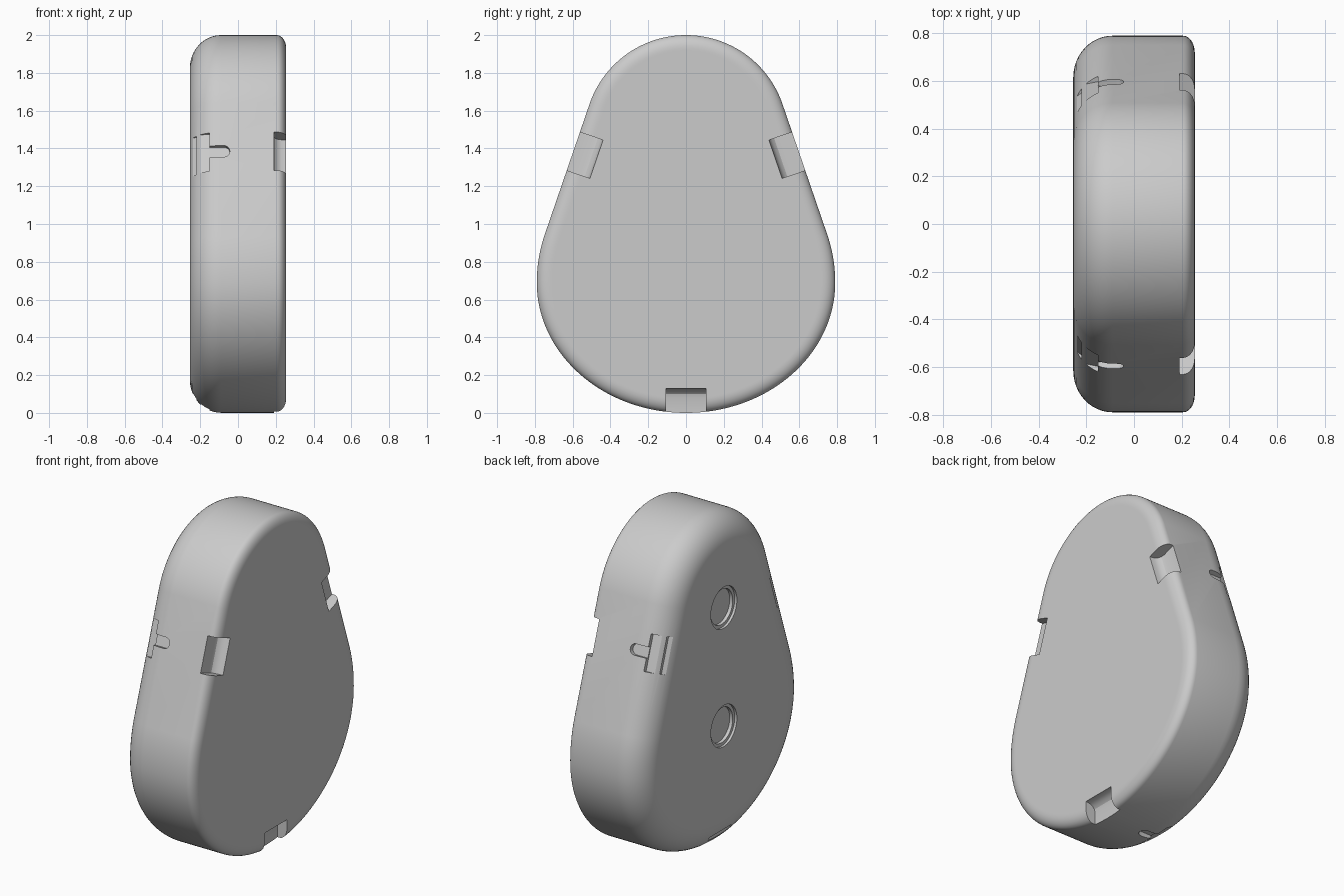
import bpy, bmesh
from math import sin, cos, pi, radians
from mathutils import Vector

cube = bpy.data.objects.get("Cube")
if cube:
    bpy.data.objects.remove(cube, do_unlink=True)

grey = bpy.data.materials.new("plain grey")
grey.use_nodes = True
GREY = (0.6, 0.6, 0.6, 1)
grey.diffuse_color = GREY
grey.node_tree.nodes["Principled BSDF"].inputs["Base Color"].default_value = GREY

TAPER = radians(18.95)   # lean of the straight flanks
HALF = 0.255             # half thickness
STEPS = 180


def make_object(name, bm):
    bmesh.ops.recalc_face_normals(bm, faces=bm.faces[:])
    mesh = bpy.data.meshes.new(name)
    bm.to_mesh(mesh)
    bm.free()
    mesh.materials.append(grey)
    obj = bpy.data.objects.new(name, mesh)
    bpy.context.collection.objects.link(obj)
    return obj


def outline(inset):
    """Egg outline in y, z: small top arc, tapered flanks, wide oval base."""
    pts = []
    for i in range(STEPS):
        a = 2 * pi * i / STEPS
        if sin(a) >= sin(TAPER):
            centre, ry, rz = 1.46, 0.54, 0.54
        else:
            centre, ry = 0.69, 0.79
            rz = 0.79 if sin(a) > 0 else 0.69
        n = Vector((cos(a) / ry, sin(a) / rz)).normalized()
        pts.append((ry * cos(a) - n.x * inset, centre + rz * sin(a) - n.y * inset))
    return pts


def rounding(x_end, rx, depth, steps):
    """Quarter-oval edge: (x, inset) pairs from the cap out to the rim."""
    side = 1 if x_end > 0 else -1
    result = [(x_end, depth + 0.01)]
    for i in range(steps + 1):
        a = pi / 2 * i / steps
        result.append((x_end - side * rx * (1 - cos(a)), depth * (1 - sin(a))))
    return result


# Body: lofted outline, soft edge on one face and tight edge on the other
bm = bmesh.new()
profile = rounding(-HALF, 0.165, 0.175, 12) + rounding(HALF, 0.05, 0.07, 7)[::-1]
rings = [[bm.verts.new((x, y, z)) for y, z in outline(d)] for x, d in profile]
for r0, r1 in zip(rings, rings[1:]):
    for i in range(STEPS):
        j = (i + 1) % STEPS
        bm.faces.new((r0[i], r0[j], r1[j], r1[i]))
bm.faces.new(rings[0])
bm.faces.new(rings[-1])
body = make_object("rounded_body", bm)

cutters = []


def prism(name, points, offset):
    bm = bmesh.new()
    low = [bm.verts.new(p) for p in points]
    high = [bm.verts.new(p + offset) for p in points]
    bm.faces.new(low)
    bm.faces.new(high)
    for i in range(len(low)):
        j = (i + 1) % len(low)
        bm.faces.new((low[i], low[j], high[j], high[i]))
    obj = make_object(name, bm)
    obj.hide_render = True
    cutters.append(obj)


# Notch sections as (x, depth below the rim)
TIGHT_NOTCH = [(0.3, -0.1), (0.19, -0.1), (0.19, 0.08), (0.195, 0.1),
               (0.208, 0.115), (0.23, 0.125), (0.26, 0.13), (0.3, 0.13)]
SOFT_NOTCH = [(-0.3, -0.1), (-0.15, -0.1), (-0.15, 0.035), (-0.22, 0.05),
              (-0.22, 0.085), (-0.3, 0.15)]
NOTCH_WIDTH = 0.214

# Three notch stations: both flanks and the base
stations = {
    "back": (Vector((0, 0.596, 1.385)), Vector((0, cos(TAPER), sin(TAPER)))),
    "front": (Vector((0, -0.596, 1.385)), Vector((0, -cos(TAPER), sin(TAPER)))),
    "base": (Vector((0, 0, 0)), Vector((0, 0, -1))),
}
X = Vector((1, 0, 0))
for place, (origin, normal) in stations.items():
    along = normal.cross(X)
    for kind, section in (("tight", TIGHT_NOTCH), ("soft", SOFT_NOTCH)):
        pts = [origin + X * x - normal * d - along * NOTCH_WIDTH / 2 for x, d in section]
        prism(f"{place}_{kind}_notch_cutter", pts, along * NOTCH_WIDTH)
    # Round-ended finger slot running out of the soft-side notch
    slot = [(-0.2, -0.032), (-0.2, 0.032)]
    slot += [(-0.075 + 0.032 * sin(a), 0.032 * cos(a))
             for a in (pi * i / 10 for i in range(11))]
    pts = [origin + X * x + along * w - normal * 0.028 for x, w in slot]
    prism(f"{place}_slot_cutter", pts, normal * 0.1)

# Two stepped round recesses on the soft-edged face
for place, z in (("upper", 1.46), ("lower", 0.74)):
    for kind, radius, depth in (("rim", 0.125, 0.015), ("well", 0.106, 0.035)):
        circle = [Vector((-HALF + depth, radius * cos(a), z + radius * sin(a)))
                  for a in (2 * pi * i / 48 for i in range(48))]
        prism(f"{place}_{kind}_cutter", circle, -X * 0.1)

# Cut, then tidy away the cutters
bpy.context.view_layer.objects.active = body
for cutter in cutters:
    mod = body.modifiers.new(cutter.name, "BOOLEAN")
    mod.operation = "DIFFERENCE"
    mod.solver = "EXACT"
    mod.object = cutter
    bpy.ops.object.modifier_apply(modifier=mod.name)
for cutter in cutters:
    bpy.data.objects.remove(cutter, do_unlink=True)

bpy.ops.object.select_all(action="DESELECT")
body.select_set(True)
bpy.ops.object.shade_smooth_by_angle(angle=radians(25))
